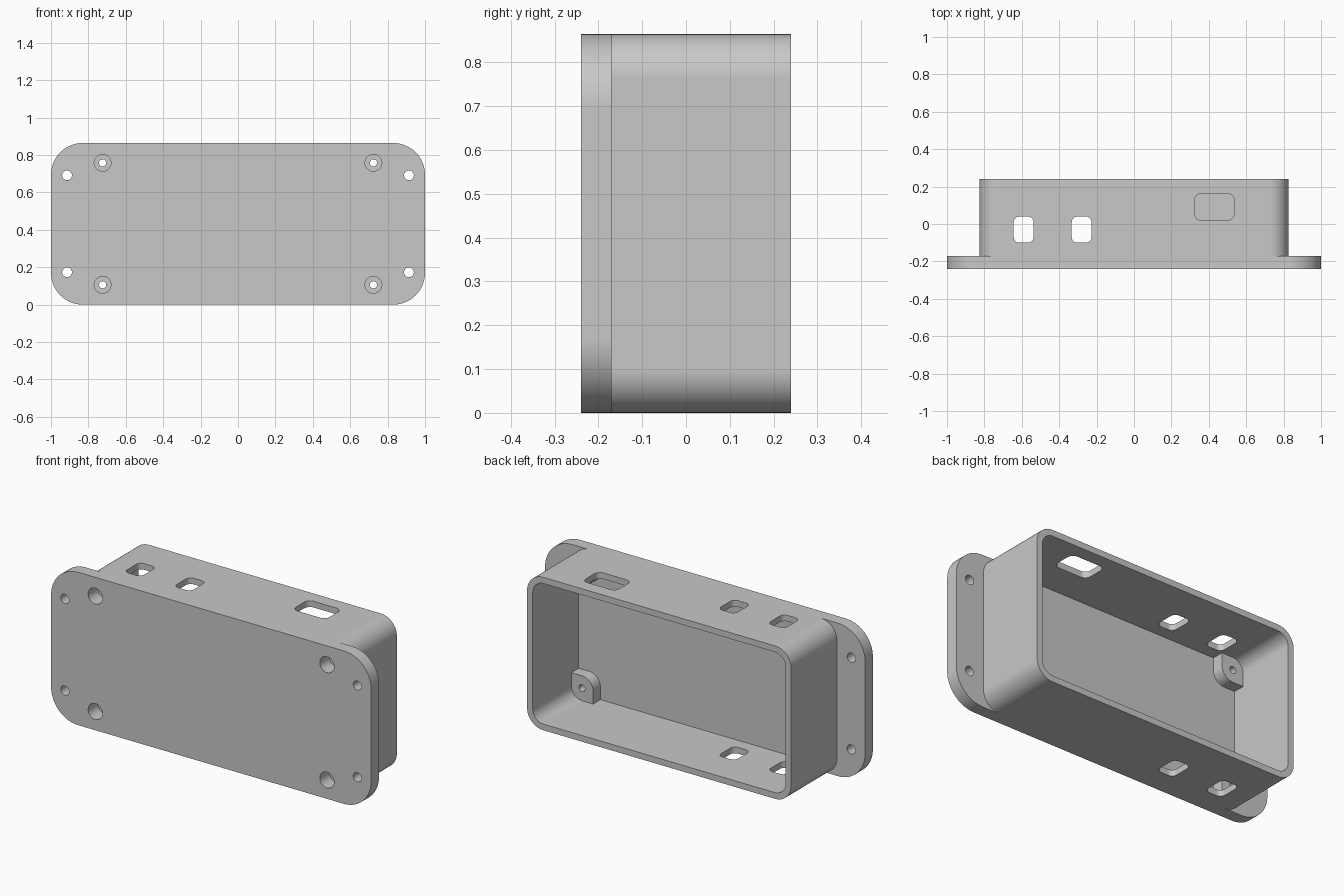
import bpy, bmesh, math

cube = bpy.data.objects.get("Cube")
if cube:
    bpy.data.objects.remove(cube, do_unlink=True)

grey = bpy.data.materials.new("plain_grey")
grey.use_nodes = True
grey.diffuse_color = (0.58, 0.58, 0.58, 1)
grey.node_tree.nodes["Principled BSDF"].inputs["Base Color"].default_value = (0.58, 0.58, 0.58, 1)

HEIGHT = 0.864
MID = HEIGHT / 2
FRONT, PLATE_BACK, BACK = -0.24, -0.17, 0.24


def rounded_rect(u0, u1, v0, v1, radii, steps=12):
    """Outline with one radius per corner, from lower left anticlockwise."""
    corners = [(u0, v0, 1, 1), (u1, v0, -1, 1), (u1, v1, -1, -1), (u0, v1, 1, -1)]
    points = []
    for k, ((u, v, su, sv), r) in enumerate(zip(corners, radii)):
        if r == 0:
            points.append((u, v))
            continue
        for i in range(steps + 1):
            a = math.pi + (k + i / steps) * math.pi / 2
            points.append((u + su * r + r * math.cos(a), v + sv * r + r * math.sin(a)))
    return points


def circle(u, v, r, steps=32):
    return [(u + r * math.cos(i * math.tau / steps), v + r * math.sin(i * math.tau / steps))
            for i in range(steps)]


def prism(name, outline, start, end, axis="y"):
    """Extrude an outline along y (outline in x, z) or z (outline in x, y)."""
    place = (lambda u, v, t: (u, t, v)) if axis == "y" else (lambda u, v, t: (u, v, t))
    bm = bmesh.new()
    a = [bm.verts.new(place(u, v, start)) for u, v in outline]
    b = [bm.verts.new(place(u, v, end)) for u, v in outline]
    bm.faces.new(a)
    bm.faces.new(b)
    for i in range(len(a)):
        j = (i + 1) % len(a)
        bm.faces.new((a[i], a[j], b[j], b[i]))
    bmesh.ops.recalc_face_normals(bm, faces=bm.faces)
    mesh = bpy.data.meshes.new(name)
    bm.to_mesh(mesh)
    bm.free()
    mesh.materials.append(grey)
    obj = bpy.data.objects.new(name, mesh)
    bpy.context.collection.objects.link(obj)
    return obj


def combine(target, tool, operation):
    """Apply a boolean, then drop the helper."""
    bpy.context.view_layer.objects.active = target
    mod = target.modifiers.new(operation.lower(), "BOOLEAN")
    mod.operation, mod.solver, mod.object = operation, "EXACT", tool
    bpy.ops.object.modifier_apply(modifier=mod.name)
    bpy.data.objects.remove(tool, do_unlink=True)


# Mounting plate with the box shell behind it
case = prism("enclosure", rounded_rect(-1, 1, 0, HEIGHT, [0.17] * 4, 16), FRONT, PLATE_BACK)
shell = prism("shell", rounded_rect(-0.825, 0.825, 0, HEIGHT, [0.1] * 4), FRONT + 0.03, BACK)
combine(case, shell, "UNION")

# Open cavity at the back
WALL = 0.035
cavity = prism("cavity", rounded_rect(-0.79, 0.79, WALL, HEIGHT - WALL, [0.068] * 4), PLATE_BACK, BACK + 0.1)
combine(case, cavity, "DIFFERENCE")

for sx in (-1, 1):
    for sz in (-1, 1):
        # Corner screw boss: rounded inward, square where it meets the walls
        x, z = sx * 0.724, MID + sz * 0.326
        u0, u1 = sorted((sx * 0.654, sx * 0.802))
        v0, v1 = sorted((MID + sz * 0.256, MID + sz * 0.41))
        radii = [0.07 if su * sx == sv * sz else 0
                 for su, sv in ((-1, -1), (1, -1), (1, 1), (-1, 1))]
        combine(case, prism("boss", rounded_rect(u0, u1, v0, v1, radii), -0.2, -0.105), "UNION")
        # Screw hole, counterbore and flange hole
        combine(case, prism("screw_hole", circle(x, z, 0.019), -0.3, 0), "DIFFERENCE")
        combine(case, prism("counterbore", circle(x, z, 0.045), -0.3, -0.155), "DIFFERENCE")
        combine(case, prism("flange_hole", circle(sx * 0.914, MID + sz * 0.259, 0.026), -0.3, -0.1), "DIFFERENCE")

# Cable openings through the top and bottom walls
for x in (-0.59, -0.28):
    outline = rounded_rect(x - 0.053, x + 0.053, -0.1, 0.04, [0.03] * 4, 8)
    combine(case, prism("cable_opening", outline, -0.1, HEIGHT + 0.1, "z"), "DIFFERENCE")

# Wide opening in the top wall only
outline = rounded_rect(0.325, 0.535, 0.02, 0.163, [0.035] * 4, 8)
combine(case, prism("wide_opening", outline, MID, HEIGHT + 0.1, "z"), "DIFFERENCE")

# Smooth rounded walls, crisp edges
bpy.ops.object.select_all(action="DESELECT")
case.select_set(True)
bpy.context.view_layer.objects.active = case
bpy.ops.object.shade_smooth_by_angle(angle=math.radians(30))
weighted = case.modifiers.new("weighted_normals", "WEIGHTED_NORMAL")
weighted.keep_sharp = True
